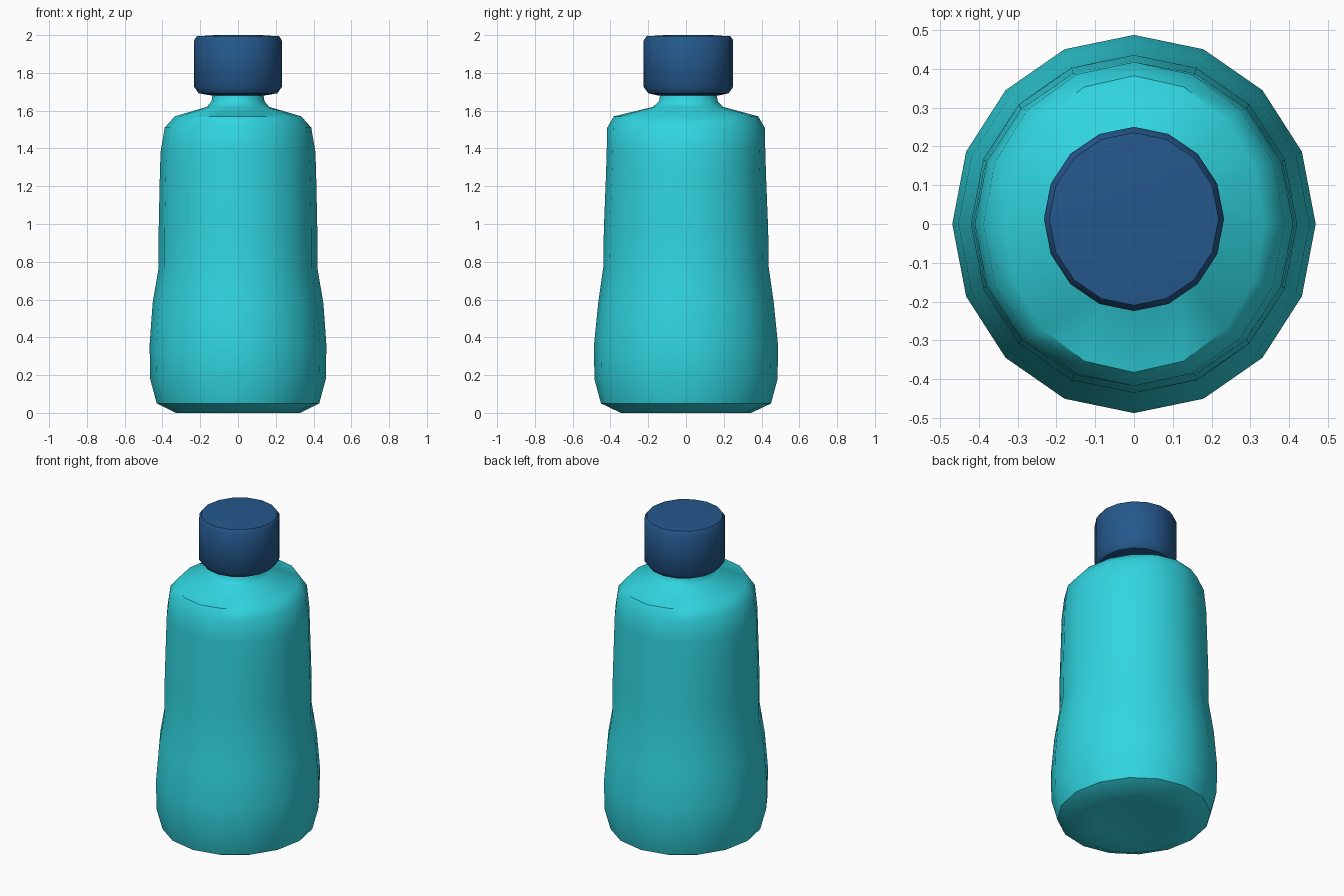
import bpy, bmesh, math

if "Cube" in bpy.data.objects:
    bpy.data.objects.remove(bpy.data.objects["Cube"])

SIDES = 16


def material(name, rgb):
    m = bpy.data.materials.new(name)
    m.diffuse_color = (*rgb, 1)
    m.use_nodes = True
    m.node_tree.nodes["Principled BSDF"].inputs["Base Color"].default_value = m.diffuse_color
    return m


def lathe(name, rings, mat):
    """Stack elliptical rings (rx, ry, z, y offset) and close both ends to a centre point."""
    bm = bmesh.new()
    loops = []
    for rx, ry, z, cy in rings:
        if rx == 0:
            loops.append([bm.verts.new((0, cy, z))])
            continue
        loops.append([bm.verts.new((rx * math.cos(2 * math.pi * i / SIDES),
                                    cy + ry * math.sin(2 * math.pi * i / SIDES), z))
                      for i in range(SIDES)])
    for a, b in zip(loops, loops[1:]):
        for i in range(SIDES):
            j = (i + 1) % SIDES
            if len(a) == 1:
                bm.faces.new((a[0], b[j], b[i]))
            elif len(b) == 1:
                bm.faces.new((a[i], a[j], b[0]))
            else:
                bm.faces.new((a[i], a[j], b[j], b[i]))
    bmesh.ops.recalc_face_normals(bm, faces=bm.faces)
    me = bpy.data.meshes.new(name)
    bm.to_mesh(me)
    bm.free()
    me.materials.append(mat)
    ob = bpy.data.objects.new(name, me)
    bpy.context.collection.objects.link(ob)
    bpy.ops.object.select_all(action='DESELECT')
    ob.select_set(True)
    bpy.context.view_layer.objects.active = ob
    bpy.ops.object.shade_smooth_by_angle(angle=math.radians(40))
    return ob


teal = material("turquoise plastic", (0.03, 0.67, 0.75))
navy = material("navy plastic", (0.018, 0.098, 0.262))

# bottle: dished base, bulged lower half, waist, tapering upper half, shoulder, neck
lathe("bottle_body", [
    (0, 0, 0.02, 0),
    (0.22, 0.23, 0.016, 0),
    (0.33, 0.345, 0.0, 0),
    (0.43, 0.45, 0.05, 0),
    (0.465, 0.485, 0.18, 0),
    (0.468, 0.487, 0.36, 0),
    (0.452, 0.465, 0.58, 0),
    (0.42, 0.438, 0.77, 0),
    (0.42, 0.435, 0.97, 0),
    (0.414, 0.424, 1.25, 0),
    (0.41, 0.42, 1.38, 0),
    (0.388, 0.417, 1.51, 0),
    (0.335, 0.382, 1.57, 0),
    (0.165, 0.185, 1.62, 0.01),
    (0.14, 0.155, 1.65, 0.013),
    (0.135, 0.15, 1.685, 0.013),
    (0, 0, 1.69, 0.013),
], teal)

# screw cap with rounded rims
lathe("screw_cap", [
    (0, 0, 1.68, 0.013),
    (0.14, 0.158, 1.68, 0.013),
    (0.208, 0.212, 1.692, 0.013),
    (0.232, 0.237, 1.725, 0.013),
    (0.232, 0.237, 1.972, 0.013),
    (0.218, 0.222, 1.994, 0.013),
    (0.12, 0.122, 2.0, 0.013),
    (0, 0, 2.0, 0.013),
], navy)
